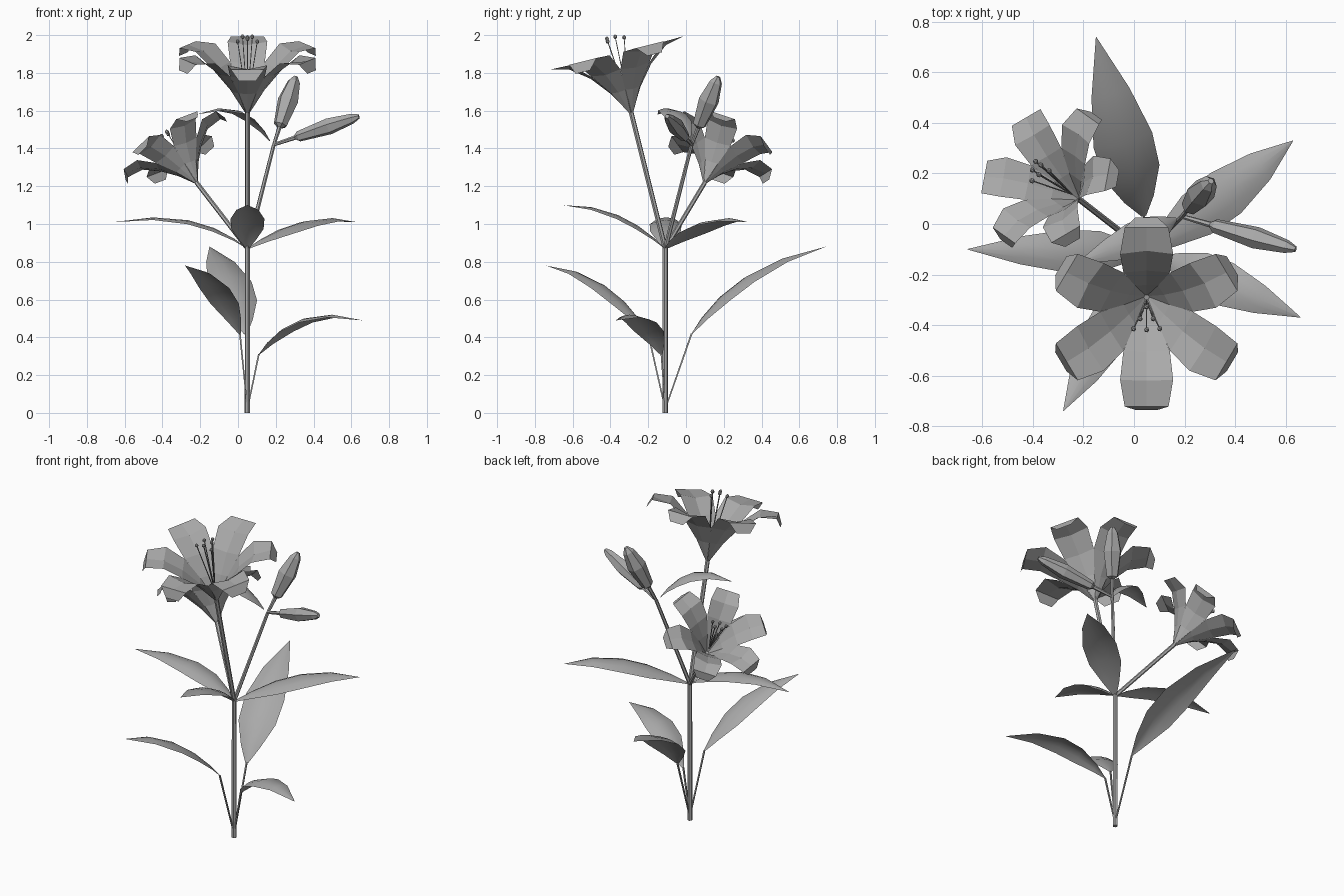
import bpy, bmesh, math
from mathutils import Vector

if "Cube" in bpy.data.objects:
    bpy.data.objects.remove(bpy.data.objects["Cube"])

grey = bpy.data.materials.new("soft_grey")
grey.use_nodes = True
colour = (0.4, 0.4, 0.4, 1)
grey.diffuse_color = colour
grey.node_tree.nodes["Principled BSDF"].inputs["Base Color"].default_value = colour

UP = Vector((0, 0, 1))


def finish(name, bm, smooth=False):
    for face in bm.faces:
        face.smooth = smooth
    mesh = bpy.data.meshes.new(name)
    bm.to_mesh(mesh)
    bm.free()
    mesh.materials.append(grey)
    obj = bpy.data.objects.new(name, mesh)
    bpy.context.collection.objects.link(obj)


def skin(bm, rows, closed=False):
    """Bridge successive rows of points with quads."""
    loops = [[bm.verts.new(p) for p in row] for row in rows]
    for a, b in zip(loops, loops[1:]):
        n = len(a)
        for i in range(n if closed else n - 1):
            j = (i + 1) % n
            bm.faces.new((a[i], a[j], b[j], b[i]))
    if closed:
        bm.faces.new(loops[0][::-1])
        bm.faces.new(loops[-1])


def spindle(bm, start, end, profile, sides=6):
    """Lofted rod whose profile lists (fraction of length, radius)."""
    start, end = Vector(start), Vector(end)
    axis = (end - start).normalized()
    u = axis.orthogonal().normalized()
    v = axis.cross(u)
    angles = [math.tau * i / sides for i in range(sides)]
    rows = [[start.lerp(end, t) + (u * math.cos(a) + v * math.sin(a)) * r for a in angles]
            for t, r in profile]
    skin(bm, rows, closed=True)


def rod(name, start, end, r0, r1, sides=6):
    bm = bmesh.new()
    spindle(bm, start, end, [(0, r0), (1, r1)], sides)
    finish(name, bm)


def leaf(name, base, bend, tip, width):
    """Blade swept along a quadratic arc, its edges drooping from the midrib."""
    base, bend, tip = Vector(base), Vector(bend), Vector(tip)
    side = (tip - base).cross(UP).normalized()
    rows = []
    for t, w in [(0, .08), (.12, .5), (.3, .95), (.5, 1), (.75, .65), (1, .01)]:
        p = base.lerp(bend, t).lerp(bend.lerp(tip, t), t)
        tangent = (bend - base).lerp(tip - bend, t).normalized()
        half = width * w / 2
        normal = side.cross(tangent)
        rows.append([p + (side * k - normal * .25 * k * k) * half for k in (-1, -.5, 0, .5, 1)])
    bm = bmesh.new()
    skin(bm, rows)
    finish(name, bm, smooth=True)


# Petal rows: radius, height, half width, inward lift of the edges
PETAL = [(.01, 0, .008, 0), (.08, .12, .046, .004), (.165, .225, .092, .012),
         (.265, .302, .105, .02), (.365, .325, .087, 0), (.392, .27, .045, 0)]


def flower(name, base, axis, facing, size):
    base, axis = Vector(base), Vector(axis).normalized()
    u = Vector(facing)
    u = (u - axis * u.dot(axis)).normalized()
    v = axis.cross(u)
    petals, stamens = bmesh.new(), bmesh.new()
    for i in range(6):
        a = math.tau * i / 6
        out = u * math.cos(a) + v * math.sin(a)
        side = axis.cross(out)
        rows = []
        for r, h, half, lift in PETAL:
            mid = base + (out * r + axis * h) * size
            rim = (axis - out * .4) * lift * size
            rows.append([mid - side * half * size + rim, mid, mid + side * half * size + rim])
        skin(petals, rows)
        # stamen filament with a small anther at its end
        reach = .03 if i % 2 else .06
        end = base + (out * reach + axis * (.425 - reach / 2)) * size
        spindle(stamens, base + axis * .05, end, [(0, .003), (1, .003)], 4)
        spindle(stamens, end - axis * .011, end + axis * .011,
                [(0, .004), (.3, .01), (.7, .01), (1, .004)])
    finish(name + "_petals", petals)
    finish(name + "_stamens", stamens)


# Stem and branches
ground = Vector((.05, -.11, 0))
fork = Vector((.05, -.11, .87))
top = Vector((.05, -.29, 1.59))
low = Vector((-.22, .1, 1.22))
joint = Vector((.19, .03, 1.42))
rod("main_stem", ground, fork, .015, .014)
rod("upper_branch", fork, top, .013, .013)
rod("side_branch", fork, low, .012, .012)
rod("bud_branch", fork, joint, .012, .01)

# Flowers
flower("upper_flower", top, top - fork, (0, 1, 0), 1)
flower("lower_flower", low, (-.235, .165, .37), (.27, 0, .155), .79)

# Buds
for name, tip, girth in [("tall_bud", (.305, .17, 1.78), 1), ("side_bud", (.64, -.1, 1.57), .8)]:
    bm = bmesh.new()
    spindle(bm, joint, tip, [(0, .009), (.25, .012), (.29, .036 * girth),
                             (.65, .056 * girth), (.92, .034 * girth), (1, .012)])
    finish(name, bm)

# Leaves around the fork and below the buds
leaf("fork_leaf_right", fork, (-.22, -.11, 1.1), (-.66, -.1, 1.01), .17)
leaf("fork_leaf_left", fork, (.38, .13, 1.09), (.63, .33, 1.01), .2)
leaf("fork_leaf_front", fork, (.05, -.34, 1.11), (.05, -.65, 1.1), .18)
leaf("bud_leaf", (.17, .02, 1.44), (.03, -.06, 1.69), (-.22, -.15, 1.58), .14)

# Stalked leaves rising from the ground
for name, base, bend, tip, width in [
        ("low_leaf_back", (.04, .03, .42), (-.025, .25, .79), (-.15, .74, .88), .24),
        ("low_leaf_front", (.01, -.2, .42), (-.105, -.43, .76), (-.28, -.74, .78), .18),
        ("low_leaf_left", (.11, -.13, .31), (.32, -.22, .6), (.66, -.37, .49), .18)]:
    rod(name + "_stalk", ground + UP * .02, base, .005, .006, 4)
    leaf(name, base, bend, tip, width)
